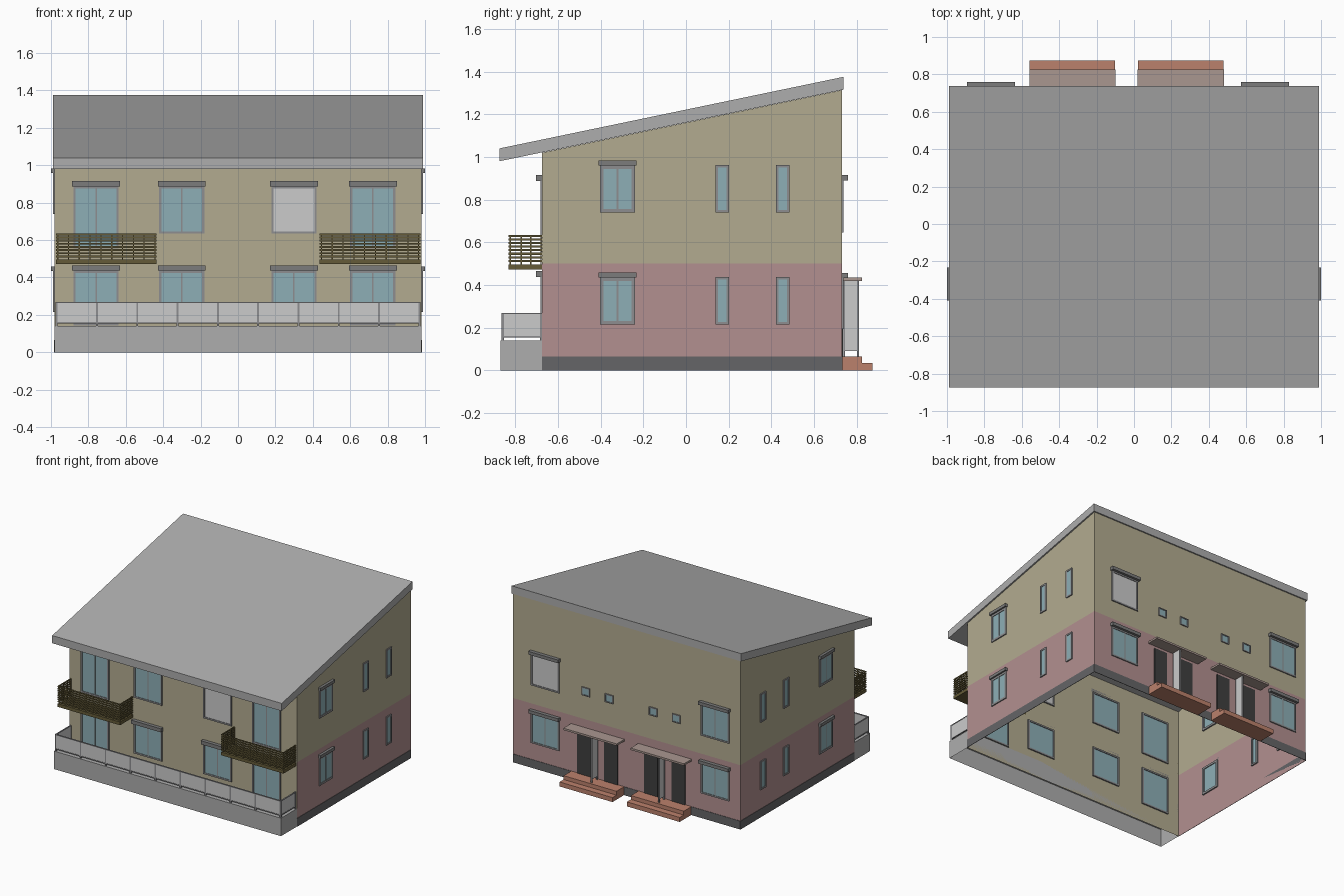
import bpy, bmesh

if "Cube" in bpy.data.objects:
    bpy.data.objects.remove(bpy.data.objects["Cube"])

FRONT, BACK, SIDE = -0.675, 0.73, 0.98   # wall planes


def material(name, rgb):
    m = bpy.data.materials.new(name)
    m.diffuse_color = (*rgb, 1)
    m.use_nodes = True
    m.node_tree.nodes["Principled BSDF"].inputs["Base Color"].default_value = m.diffuse_color
    return m


BEIGE = material("beige_render", (0.45, 0.41, 0.28))
PINK = material("pink_render", (0.45, 0.28, 0.28))
GLASS = material("glass", (0.27, 0.43, 0.47))
GREY = material("mid_grey", (0.42, 0.42, 0.42))
FRAME = material("frame_grey", (0.27, 0.27, 0.28))
BOX = material("shutter_box_grey", (0.2, 0.2, 0.2))
DARK = material("dark_grey", (0.13, 0.13, 0.135))
DOOR = material("door_grey", (0.05, 0.05, 0.05))
LIGHT = material("light_panel", (0.72, 0.72, 0.73))
BRICK = material("brick", (0.5, 0.22, 0.15))
CANOPY = material("canopy_brown", (0.4, 0.31, 0.28))
BRONZE = material("bronze", (0.13, 0.105, 0.04))


def finish(name, bm, mat):
    me = bpy.data.meshes.new(name)
    bm.to_mesh(me)
    bm.free()
    me.materials.append(mat)
    ob = bpy.data.objects.new(name, me)
    bpy.context.collection.objects.link(ob)
    return ob


def boxes(name, mat, items, open_bottom=False):
    """Each item is (x0, x1, y0, y1, z0, z1)."""
    bm = bmesh.new()
    for x0, x1, y0, y1, z0, z1 in items:
        vs = bmesh.ops.create_cube(bm, size=1)["verts"]
        for v in vs:
            v.co = (x1 if v.co.x > 0 else x0, y1 if v.co.y > 0 else y0, z1 if v.co.z > 0 else z0)
    bm.normal_update()
    if open_bottom:
        low = [f for f in bm.faces if f.normal.z < -0.9]
        bmesh.ops.delete(bm, geom=low, context='FACES_ONLY')
    return finish(name, bm, mat)


def faces(name, mat, polys):
    bm = bmesh.new()
    for p in polys:
        bm.faces.new([bm.verts.new(c) for c in p])
    return finish(name, bm, mat)


def on_wall(side, u0, u1, n0, n1, z0, z1):
    """Box on a wall: u runs along the wall, n points outwards."""
    if side == "front":
        return (u0, u1, FRONT - n1, FRONT - n0, z0, z1)
    if side == "back":
        return (u0, u1, BACK + n0, BACK + n1, z0, z1)
    if side == "right":
        return (SIDE + n0, SIDE + n1, u0, u1, z0, z1)
    return (-SIDE - n1, -SIDE - n0, u0, u1, z0, z1)


def window(name, side, u0, u1, z0, z1, head=0.0, out=0.028, mullion=True, closed=False, t=0.012):
    w = lambda *a: on_wall(side, *a)
    bars = [w(u0, u0 + t, -0.01, 0.008, z0, z1), w(u1 - t, u1, -0.01, 0.008, z0, z1),
            w(u0 + t, u1 - t, -0.01, 0.008, z0, z0 + t), w(u0 + t, u1 - t, -0.01, 0.008, z1 - t, z1)]
    if mullion and not closed:
        c = (u0 + u1) / 2
        bars.append(w(c - 0.004, c + 0.004, 0, 0.006, z0 + t, z1 - t))
    boxes(name + "_frame", FRAME, bars)
    boxes(name + ("_shutter" if closed else "_glass"), LIGHT if closed else GLASS,
          [w(u0 + t / 2, u1 - t / 2, -0.004, 0.004, z0 + t / 2, z1 - t / 2)])
    if head:
        boxes(name + "_shutter_box", BOX, [w(u0 - 0.007, u1 + 0.007, 0, out, z1, z1 + head)])


# walls: single-surface shell, open at the bottom
H0, H1, MID = 1.02, 1.313, 0.5
faces("front_wall", BEIGE, [[(-SIDE, FRONT, 0), (SIDE, FRONT, 0), (SIDE, FRONT, H0), (-SIDE, FRONT, H0)]])
lower, upper = [], []
for s in (1, -1):
    x = s * SIDE
    lo = [(x, FRONT, 0), (x, BACK, 0), (x, BACK, MID), (x, FRONT, MID)]
    up = [(x, FRONT, MID), (x, BACK, MID), (x, BACK, H1), (x, FRONT, H0)]
    lower.append(lo[::s])
    upper.append(up[::s])
lower.append([(SIDE, BACK, 0), (-SIDE, BACK, 0), (-SIDE, BACK, MID), (SIDE, BACK, MID)])
upper.append([(SIDE, BACK, MID), (-SIDE, BACK, MID), (-SIDE, BACK, H1), (SIDE, BACK, H1)])
faces("lower_walls", PINK, lower)
faces("upper_walls", BEIGE, upper)

# plinth band
boxes("plinth", DARK, [on_wall("left", FRONT, BACK, 0, 0.003, 0, 0.065),
                       on_wall("right", FRONT, BACK, 0, 0.003, 0, 0.065),
                       on_wall("back", -SIDE, SIDE, 0, 0.003, 0, 0.065)])

# sloping roof slab
roof = boxes("roof", GREY, [(-0.99, 0.99, -0.875, 0.737, 0, 0.06)])
for v in roof.data.vertices:
    v.co.z += 0.98 + (v.co.y + 0.875) * 0.208

# front windows and balcony/terrace doors
for i, (u, door) in enumerate([(-0.88, True), (-0.422, False), (0.178, False), (0.60, True)]):
    window(f"front_upper_{i}", "front", u, u + 0.242, 0.555 if door else 0.635, 0.887, 0.028, closed=(i == 2))
    window(f"front_lower_{i}", "front", u, u + 0.242, 0.142 if door else 0.2, 0.437, 0.028)

# side windows
for side in ("left", "right"):
    for level, z in (("lower", 0.215), ("upper", 0.74)):
        window(f"{side}_{level}_wide", side, -0.402, -0.24, z, z + 0.22, 0.023, out=0.02, t=0.016)
        for i, u in enumerate((0.138, 0.422)):
            window(f"{side}_{level}_narrow_{i}", side, u, u + 0.064, z, z + 0.222, mullion=False)

# back windows
for i, u in enumerate((-0.886, 0.58)):
    window(f"back_upper_{i}", "back", u, u + 0.243, 0.645, 0.89, 0.025, closed=(i == 1))
    window(f"back_lower_{i}", "back", u, u + 0.243, 0.195, 0.432, 0.025)

# two back entrances
for i, c in enumerate((-0.33, 0.25)):
    for j, s in enumerate((-1, 1)):
        window(f"entrance_{i}_small_{j}", "back", c + s * 0.1 - 0.035, c + s * 0.1 + 0.035,
               0.685, 0.75, mullion=False, t=0.008)
        a, b = sorted((c + s * 0.06, c + s * 0.175))
        boxes(f"entrance_{i}_door_{j}", DOOR, [on_wall("back", a, b, -0.004, 0.006, 0.065, 0.4)])
    boxes(f"entrance_{i}_steps", BRICK, [(c - 0.228, c + 0.228, BACK, 0.825, 0, 0.065),
                                         (c - 0.228, c + 0.228, 0.825, 0.875, 0, 0.035)])
    boxes(f"entrance_{i}_canopy", CANOPY, [(c - 0.23, c + 0.23, BACK, 0.825, 0.42, 0.435)])
    boxes(f"entrance_{i}_divider_panel", LIGHT, [(c - 0.004, c + 0.004, 0.738, 0.808, 0.09, 0.42)])
    boxes(f"entrance_{i}_divider_posts", FRAME, [(c - 0.006, c + 0.006, y, y + 0.008, 0.065, 0.42)
                                                 for y in (0.738, 0.802)])

# front terrace, hollow underneath
boxes("terrace", GREY, [(-SIDE, SIDE, -0.87, FRONT, 0, 0.14)], open_bottom=True)
panels, posts = [], []
N, X, Y = 9, 0.97, -0.862
step = 2 * X / N
for i in range(N):
    x = -X + i * step
    panels.append((x + 0.005, x + step - 0.005, Y, Y + 0.005, 0.16, 0.265))
for i in range(N + 1):
    x = -X + i * step
    posts.append((x - 0.005, x + 0.005, Y - 0.003, Y + 0.009, 0.14, 0.27))
for z in (0.155, 0.264):
    posts.append((-X, X, Y - 0.003, Y + 0.008, z, z + 0.006))
for s in (-1, 1):
    panels.append((s * X - 0.0025, s * X + 0.0025, Y + 0.005, FRONT - 0.005, 0.16, 0.265))
    posts.append((s * X - 0.005, s * X + 0.005, FRONT - 0.01, FRONT, 0.14, 0.27))
    for z in (0.155, 0.264):
        posts.append((s * X - 0.005, s * X + 0.005, Y, FRONT, z, z + 0.006))
boxes("terrace_panels", LIGHT, panels)
boxes("terrace_rail_frame", FRAME, posts)

# two balconies with slatted railings
for name, x0, x1 in (("left", -0.973, -0.435), ("right", 0.437, 0.975)):
    boxes(f"{name}_balcony_floor", BRONZE, [(x0, x1, -0.832, FRONT, 0.472, 0.497)])
    slats, uprights = [], []
    for k in range(8):
        z = 0.508 + k * 0.0168
        slats.append((x0, x1, -0.832, -0.826, z, z + 0.01))
        for x in (x0, x1 - 0.006):
            slats.append((x, x + 0.006, -0.826, FRONT, z, z + 0.01))
    for k in range(10):
        x = x0 + 0.006 + k * (x1 - x0 - 0.018) / 9
        uprights.append((x, x + 0.006, -0.826, -0.82, 0.497, 0.635))
    for x in (x0 + 0.006, x1 - 0.012):
        for y in (-0.775, -0.73, FRONT - 0.008):
            uprights.append((x, x + 0.006, y, y + 0.006, 0.497, 0.635))
    boxes(f"{name}_balcony_slats", BRONZE, slats)
    boxes(f"{name}_balcony_posts", BRONZE, uprights)
